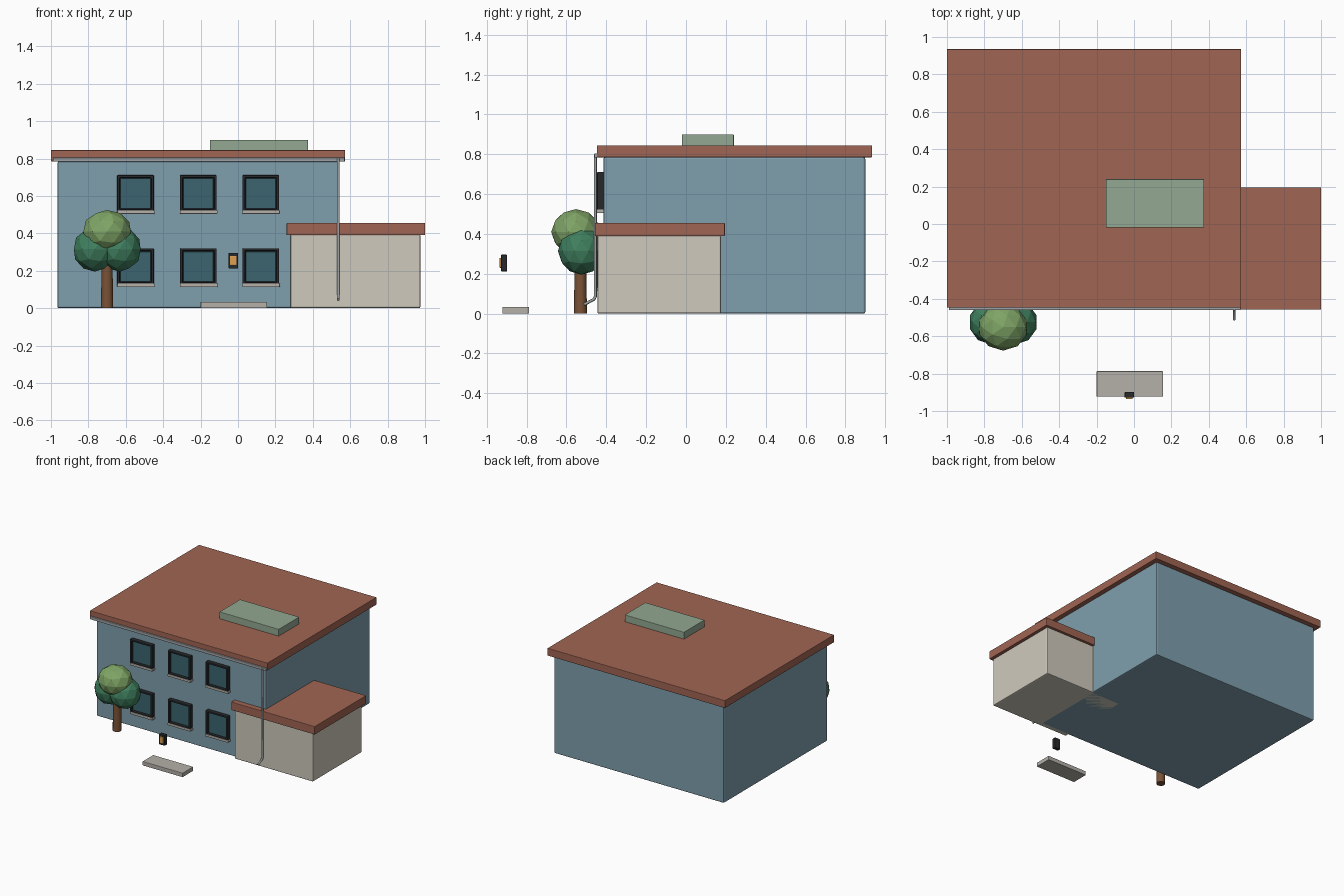
import bpy, bmesh, math
from mathutils import Vector

if "Cube" in bpy.data.objects:
    bpy.data.objects.remove(bpy.data.objects["Cube"])


def mat(name, hexcol):
    m = bpy.data.materials.new(name)
    rgb = [int(hexcol[i:i + 2], 16) / 255 for i in (0, 2, 4)]
    m.diffuse_color = [((c + 0.055) / 1.055) ** 2.4 if c > 0.04 else c / 12.92 for c in rgb] + [1]
    m.use_nodes = True
    m.node_tree.nodes["Principled BSDF"].inputs["Base Color"].default_value = m.diffuse_color
    return m


WALL = mat("wall_blue", "7F9FAE")
CREAM = mat("cream", "CFCABD")
ROOF = mat("roof_red", "A06553")
GREEN = mat("hatch_green", "93A892")
STONE = mat("stone", "B5B0A9")
METAL = mat("metal", "A0A4A6")
DARK = mat("frame_dark", "26282B")
GLASS = mat("glass", "3C6470")
GLOW = mat("lamp_glow", "E0A050")
BARK = mat("bark", "7A5236")
LEAF_LIGHT = mat("leaf_light", "7FA566")
LEAF_DARK = mat("leaf_dark", "3F7F5E")


def finish(bm, name, material, bevel=0):
    me = bpy.data.meshes.new(name)
    bm.to_mesh(me)
    bm.free()
    me.materials.append(material)
    ob = bpy.data.objects.new(name, me)
    bpy.context.collection.objects.link(ob)
    if bevel:
        mod = ob.modifiers.new("bevel", 'BEVEL')
        mod.width, mod.segments = bevel, 2
    return ob


def cube(lo, hi):
    bm = bmesh.new()
    bmesh.ops.create_cube(bm, size=1)
    for v in bm.verts:
        v.co = Vector([lo[i] + (v.co[i] + 0.5) * (hi[i] - lo[i]) for i in range(3)])
    return bm


def box(name, lo, hi, material, bevel=0.003):
    return finish(cube(lo, hi), name, material, bevel)


# Main house and garage volumes
box("house_body", (-0.965, -0.415, 0), (0.54, 0.90, 0.785), WALL, 0.008)
box("house_roof", (-1, -0.447, 0.785), (0.573, 0.935, 0.845), ROOF)
box("garage_body", (0.28, -0.445, 0), (0.975, 0.175, 0.395), CREAM, 0.008)
box("garage_roof", (0.26, -0.458, 0.39), (1, 0.195, 0.455), ROOF)
box("roof_hatch", (-0.15, -0.02, 0.84), (0.375, 0.24, 0.90), GREEN)
box("gutter", (-0.99, -0.46, 0.783), (0.57, -0.43, 0.805), METAL)

# Windows: recessed frame, pane and sill
for row, z in enumerate((0.222, 0.613)):
    for col, x in enumerate((-0.548, -0.212, 0.122)):
        tag = f"{row}_{col}"
        h = 0.098
        bm = cube((x - h, -0.446, z - h), (x + h, -0.405, z + h))
        bm.normal_update()
        front = min(bm.faces, key=lambda f: f.calc_center_median().y)
        bmesh.ops.inset_region(bm, faces=[front], thickness=0.02)
        ring = bmesh.ops.extrude_discrete_faces(bm, faces=[front])["faces"]
        bmesh.ops.translate(bm, verts=ring[0].verts, vec=(0, 0.022, 0))
        finish(bm, "window_frame_" + tag, DARK, 0.004)
        box("window_glass_" + tag, (x - 0.08, -0.432, z - 0.08), (x + 0.08, -0.41, z + 0.08), GLASS)
        box("window_sill_" + tag, (x - h, -0.449, z - 0.109), (x + h + 0.004, -0.41, z - 0.09), STONE)

# Downspout with kicked-out foot
cu = bpy.data.curves.new("downspout", 'CURVE')
cu.dimensions = '3D'
cu.bevel_depth, cu.bevel_resolution, cu.use_fill_caps = 0.0075, 2, True
path = [(-0.455, 0.80), (-0.455, 0.085), (-0.462, 0.072), (-0.512, 0.045)]
sp = cu.splines.new('POLY')
sp.points.add(len(path) - 1)
for p, (y, z) in zip(sp.points, path):
    p.co = (0.536, y, z, 1)
cu.materials.append(METAL)
bpy.context.collection.objects.link(bpy.data.objects.new("downspout", cu))

# Front step and lamp
box("front_step", (-0.2, -0.922, 0), (0.155, -0.787, 0.033), STONE)
box("lamp_body", (-0.05, -0.928, 0.212), (0, -0.898, 0.296), DARK)
box("lamp_glow", (-0.043, -0.936, 0.23), (-0.007, -0.92, 0.28), GLOW)

# Tree
bm = bmesh.new()
bmesh.ops.create_cone(bm, cap_ends=True, segments=12, radius1=0.033, radius2=0.028, depth=0.3)
bmesh.ops.translate(bm, verts=bm.verts, vec=(-0.70, -0.53, 0.15))
trunk = finish(bm, "tree_trunk", BARK)
for p in trunk.data.polygons:
    p.use_smooth = len(p.vertices) == 4

crown = [("left", (-0.765, -0.525, 0.315), (0.118, 0.118, 0.12), LEAF_DARK),
         ("right", (-0.633, -0.525, 0.315), (0.118, 0.118, 0.12), LEAF_DARK),
         ("top", (-0.70, -0.552, 0.41), (0.133, 0.125, 0.115), LEAF_LIGHT)]
for side, loc, size, m in crown:
    bm = bmesh.new()
    bmesh.ops.create_icosphere(bm, subdivisions=2, radius=1)
    bmesh.ops.scale(bm, verts=bm.verts, vec=size)
    bmesh.ops.translate(bm, verts=bm.verts, vec=loc)
    finish(bm, "tree_crown_" + side, m)
